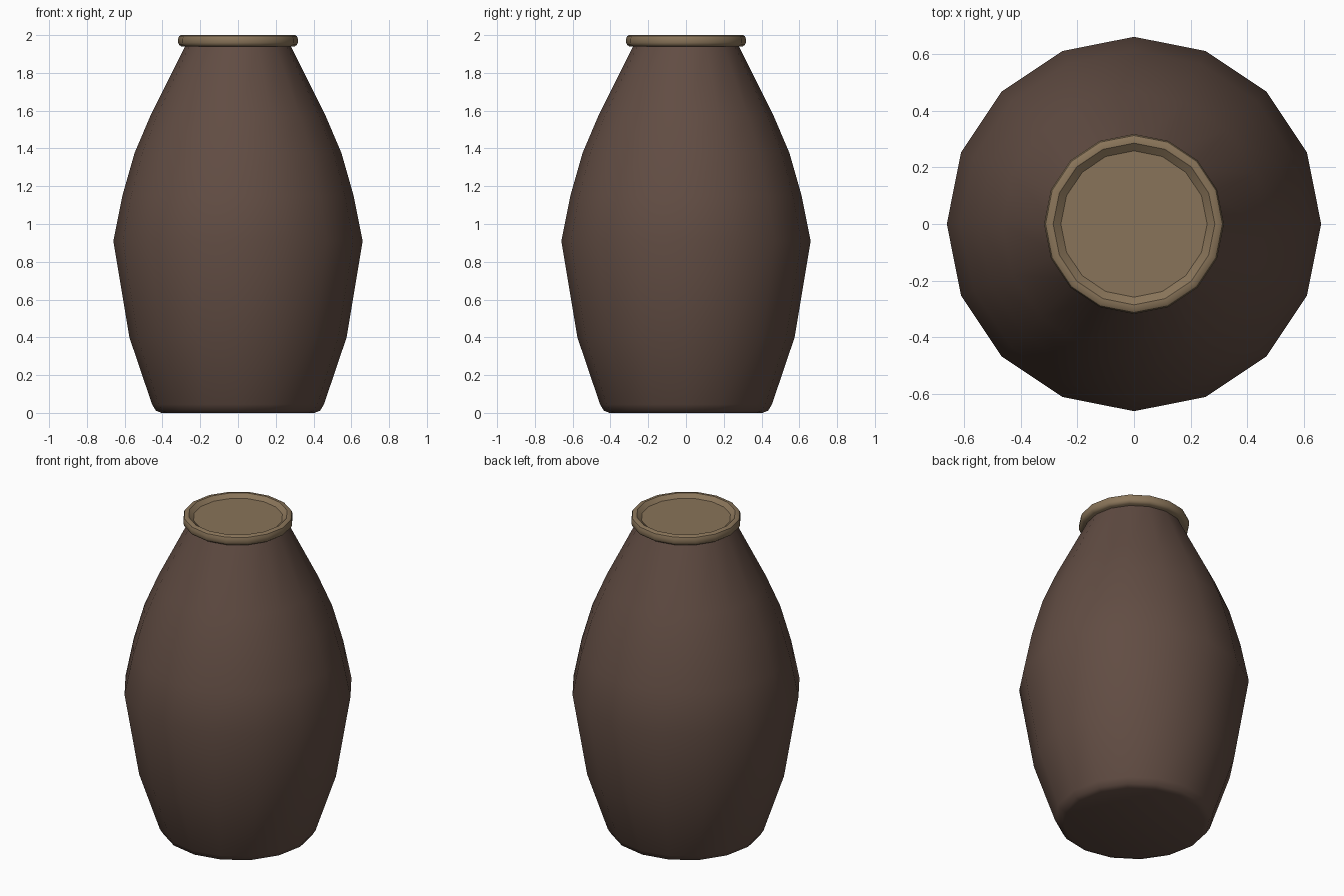
import bpy, bmesh, math

if "Cube" in bpy.data.objects:
    bpy.data.objects.remove(bpy.data.objects["Cube"])

SIDES = 16


def material(name, rgb):
    m = bpy.data.materials.new(name)
    m.diffuse_color = (*rgb, 1)
    m.use_nodes = True
    m.node_tree.nodes["Principled BSDF"].inputs["Base Color"].default_value = m.diffuse_color
    return m


def lathe(name, profile, mat, angle):
    """Revolve (radius, z) points into a capped 16-sided solid."""
    bm = bmesh.new()
    rings = []
    for r, z in profile:
        rings.append([bm.verts.new((r * math.cos(2 * math.pi * i / SIDES),
                                    r * math.sin(2 * math.pi * i / SIDES), z))
                      for i in range(SIDES)])
    for a, b in zip(rings, rings[1:]):
        for i in range(SIDES):
            j = (i + 1) % SIDES
            bm.faces.new((a[i], a[j], b[j], b[i]))
    bm.faces.new(rings[0][::-1])
    bm.faces.new(rings[-1])
    bmesh.ops.recalc_face_normals(bm, faces=bm.faces)
    me = bpy.data.meshes.new(name)
    bm.to_mesh(me)
    bm.free()
    me.materials.append(mat)
    ob = bpy.data.objects.new(name, me)
    bpy.context.collection.objects.link(ob)
    bpy.ops.object.select_all(action='DESELECT')
    ob.select_set(True)
    bpy.context.view_layer.objects.active = ob
    bpy.ops.object.shade_smooth_by_angle(angle=math.radians(angle))
    return ob


# Bulging jar body with a softened foot
lathe("jar_body",
      [(0.405, 0.0), (0.435, 0.012), (0.455, 0.045), (0.575, 0.40),
       (0.66, 0.91), (0.612, 1.15), (0.548, 1.375), (0.465, 1.57),
       (0.278, 1.945)],
      material("dark_clay", (0.12, 0.073, 0.056)), 50)

# Rolled rim with a shallow recessed lid
lathe("jar_rim",
      [(0.30, 1.94), (0.312, 1.948), (0.317, 1.96), (0.317, 1.98),
       (0.312, 1.994), (0.302, 2.0), (0.285, 2.0), (0.258, 1.978)],
      material("tan_lid", (0.25, 0.175, 0.10)), 35)
